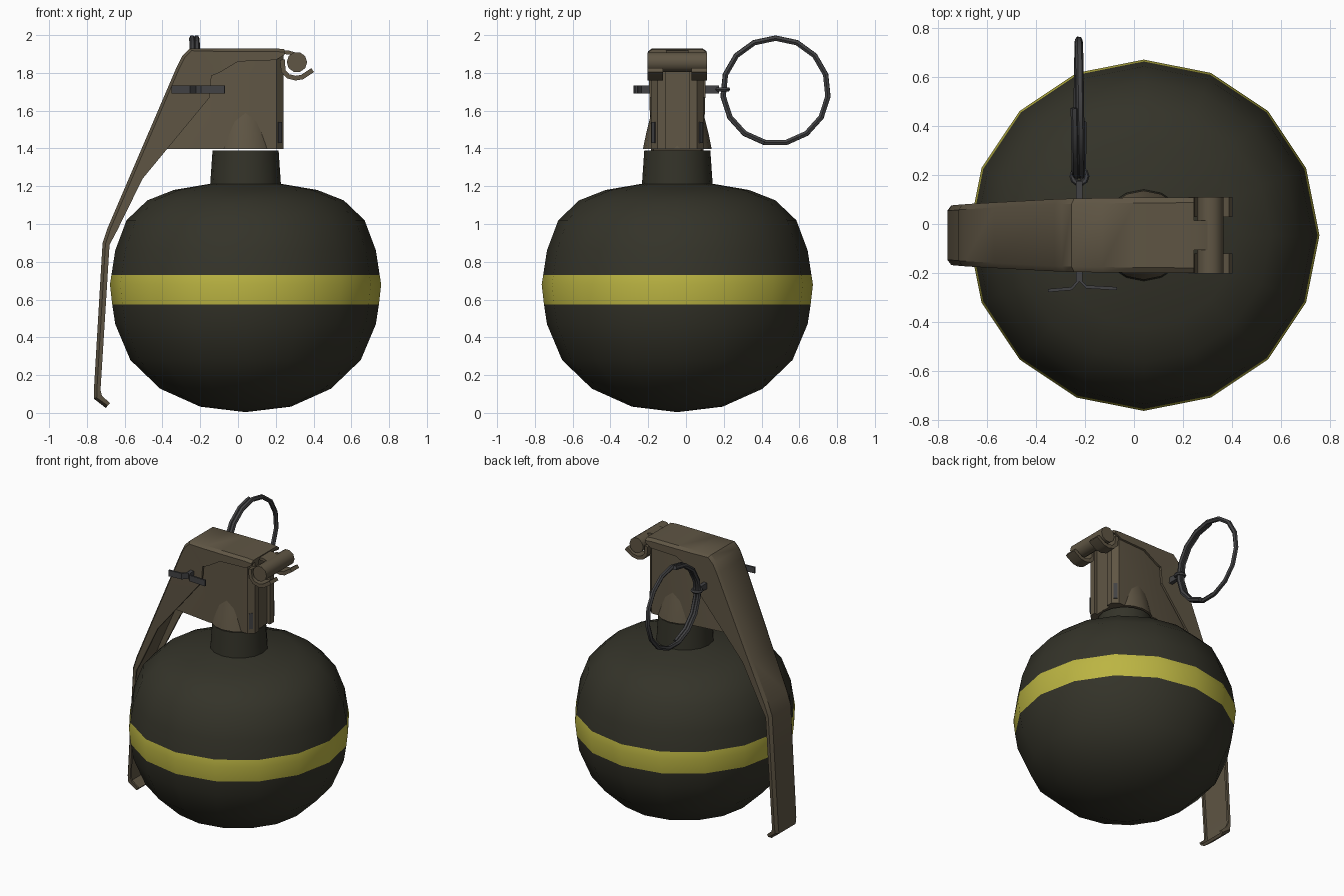
import bpy, bmesh, math
from mathutils import Vector

if "Cube" in bpy.data.objects:
    bpy.data.objects.remove(bpy.data.objects["Cube"])

CX, CY = 0.04, -0.046   # axis of the body; CY is also the symmetry plane


def material(name, col):
    m = bpy.data.materials.new(name)
    m.diffuse_color = (*col, 1)
    m.use_nodes = True
    m.node_tree.nodes["Principled BSDF"].inputs["Base Color"].default_value = m.diffuse_color
    return m


OLIVE = material("dark olive", (0.034, 0.033, 0.022))
YELLOW = material("stripe yellow", (0.50, 0.46, 0.055))
BROWN = material("metal brown", (0.115, 0.092, 0.058))
GREY = material("steel grey", (0.055, 0.055, 0.058))


def finish(name, bm, mats, angle=40):
    bmesh.ops.remove_doubles(bm, verts=bm.verts, dist=0.0012)
    bmesh.ops.recalc_face_normals(bm, faces=bm.faces)
    me = bpy.data.meshes.new(name)
    bm.to_mesh(me)
    bm.free()
    for m in mats:
        me.materials.append(m)
    ob = bpy.data.objects.new(name, me)
    bpy.context.collection.objects.link(ob)
    bpy.ops.object.select_all(action='DESELECT')
    ob.select_set(True)
    bpy.context.view_layer.objects.active = ob
    bpy.ops.object.shade_smooth_by_angle(angle=math.radians(angle))
    return ob


def loft(name, rings, mats, angle=40):
    """Skin closed rings of equal length and cap both ends."""
    bm = bmesh.new()
    vs = [[bm.verts.new(p) for p in r] for r in rings]
    n = len(rings[0])
    for a, b in zip(vs, vs[1:]):
        for i in range(n):
            bm.faces.new((a[i], a[(i + 1) % n], b[(i + 1) % n], b[i]))
    bm.faces.new(vs[0])
    bm.faces.new(vs[-1])
    return finish(name, bm, mats, angle)


def circle(r, z, n=16):
    return [(CX + r * math.cos(2 * math.pi * i / n),
             CY + r * math.sin(2 * math.pi * i / n), z) for i in range(n)]


def strip(name, path, thick, place, lo, hi, mat):
    """Bent flat strip: thickened 2D path extruded from lo to hi."""
    pts = [Vector(p) for p in path]
    left, right = [], []
    for i, p in enumerate(pts):
        t = (pts[min(i + 1, len(pts) - 1)] - pts[max(i - 1, 0)]).normalized()
        nrm = Vector((-t.y, t.x)) * thick / 2
        left.append(p + nrm)
        right.append(p - nrm)
    outline = left + right[::-1]
    return loft(name, [[place(p.x, p.y, h) for p in outline] for h in (lo, hi)], [mat])


def wire(name, pts, radius, mat, closed=False):
    cu = bpy.data.curves.new(name, 'CURVE')
    cu.dimensions = '3D'
    cu.bevel_depth = radius
    cu.bevel_resolution = 1
    cu.use_fill_caps = True
    sp = cu.splines.new('POLY')
    sp.points.add(len(pts) - 1)
    for q, p in zip(sp.points, pts):
        q.co = (*p, 1)
    sp.use_cyclic_u = closed
    cu.materials.append(mat)
    ob = bpy.data.objects.new(name, cu)
    bpy.context.collection.objects.link(ob)
    bpy.ops.object.select_all(action='DESELECT')
    ob.select_set(True)
    bpy.context.view_layer.objects.active = ob
    bpy.ops.object.convert(target='MESH')
    bpy.ops.object.shade_smooth_by_angle(angle=math.radians(50))


# Round body with neck, striped by height
profile = [(0.0001, 0.004), (0.24, 0.033), (0.452, 0.128), (0.61, 0.28), (0.69, 0.47),
           (0.706, 0.575), (0.718, 0.68), (0.71, 0.73), (0.69, 0.86), (0.63, 1.02),
           (0.52, 1.125), (0.38, 1.18), (0.187, 1.213), (0.175, 1.388)]
body = loft("body", [circle(r, z) for r, z in profile], [OLIVE, YELLOW])
for f in body.data.polygons:
    f.material_index = int(0.575 < f.center.z < 0.73)


# Fuze block: chamfered and grooved at the right, leaning under the lever at the left
def block_ring(left, z):
    half = [(left, 0.10), (-0.10, 0.138), (0.205, 0.138), (0.24, 0.105), (0.24, 0.062), (0.218, 0.062)]
    return [(x, CY + y, z) for x, y in half] + [(x, CY - y, z) for x, y in half[::-1]]


loft("fuze_block", [block_ring(-0.39, 1.396), block_ring(-0.22, 1.80), block_ring(-0.19, 1.905)],
     [BROWN], 25)
# Conical boss that swells out of the block above the neck
loft("fuze_boss", [circle(0.182, 1.396), circle(0.165, 1.48), circle(0.13, 1.62)], [BROWN])

# Small slots on the chamfered block corners
for s, side in ((-1, "front"), (1, "back")):
    strip("slot_" + side, [(0.212, CY + s * 0.134), (0.230, CY + s * 0.117)], 0.008,
          lambda x, y, h: (x, y, h), 1.43, 1.54, GREY)

# Safety lever: channel section, (outer x, z), (flange edge x, z), half width
stations = [((0.245, 1.925), (0.245, 1.895), 0.155),
            ((0.20, 1.93), (0.20, 1.868), 0.155),
            ((0.0, 1.93), (0.0, 1.86), 0.154),
            ((-0.13, 1.93), (-0.10, 1.80), 0.152),
            ((-0.255, 1.93), (-0.14, 1.785), 0.150),
            ((-0.295, 1.89), (-0.145, 1.74), 0.149),
            ((-0.325, 1.83), (-0.15, 1.67), 0.148),
            ((-0.572, 1.255), (-0.505, 1.24), 0.135),
            ((-0.69, 0.98), (-0.64, 0.965), 0.128),
            ((-0.717, 0.90), (-0.68, 0.89), 0.126),
            ((-0.763, 0.12), (-0.728, 0.12), 0.122),
            ((-0.763, 0.075), (-0.72, 0.09), 0.115),
            ((-0.70, 0.026), (-0.678, 0.052), 0.108)]
rings = []
for o, f, w in stations:
    o, f = Vector(o), Vector(f)
    d = (f - o).length
    t = 0.015
    sec = [(d, w), (0.016, w), (0, w - 0.022)]
    inner = [(0.02, w - t), (d, w - t)]
    sec = sec + [(s, -y) for s, y in sec[::-1]] + [(s, -y) for s, y in inner[::-1]] + inner
    rings.append([((o + (f - o) * (s / d)).x, CY + y, (o + (f - o) * (s / d)).y) for s, y in sec])
loft("safety_lever", rings, [BROWN], 35)

# Hinge roll with two cradling hooks
n = 10
loft("hinge_roll", [[(0.312 + 0.054 * math.cos(2 * math.pi * i / n), CY + y,
                      1.857 + 0.054 * math.sin(2 * math.pi * i / n)) for i in range(n)]
                    for y in (-0.157, 0.157)], [BROWN])
hook = [(0.235, 1.87), (0.24, 1.81), (0.265, 1.782), (0.305, 1.772), (0.34, 1.778), (0.395, 1.815)]
for side, lo, hi in (("front", -0.157, -0.075), ("back", 0.075, 0.157)):
    strip("hinge_hook_" + side, hook, 0.025, lambda x, z, h: (x, CY + h, z), lo, hi, BROWN)
# Tongue of the cap reaching over the roll
strip("hinge_tongue", [(0.22, 1.91), (0.27, 1.908), (0.31, 1.895)], 0.02,
      lambda x, z, h: (x, CY + h, z), -0.06, 0.06, BROWN)

# Split pin: two flat legs with bent ends
flat = lambda x, y, h: (x, y, h)
strip("pin_leg_left", [(-0.230, 0.175), (-0.230, -0.235), (-0.255, -0.264), (-0.352, -0.272)],
      0.013, flat, 1.692, 1.734, GREY)
strip("pin_leg_right", [(-0.217, 0.175), (-0.217, -0.235), (-0.195, -0.257), (-0.07, -0.264)],
      0.013, flat, 1.692, 1.734, GREY)
wire("pin_eye", [(-0.223 + 0.029 * math.cos(a * math.pi / 5), 0.195 + 0.029 * math.sin(a * math.pi / 5), 1.713)
                 for a in range(10)], 0.012, GREY, True)

# Pull ring: one and a half turns of wire
R, per, turns = 0.279, 15, 1.5
count = int(per * turns)
wire("pull_ring", [(-0.243 + 0.034 * i / count,
                    0.474 + R * math.cos(math.pi / 2 + 2 * math.pi * i / per),
                    1.705 + R * math.sin(math.pi / 2 + 2 * math.pi * i / per))
                   for i in range(count + 1)], 0.016, GREY)
